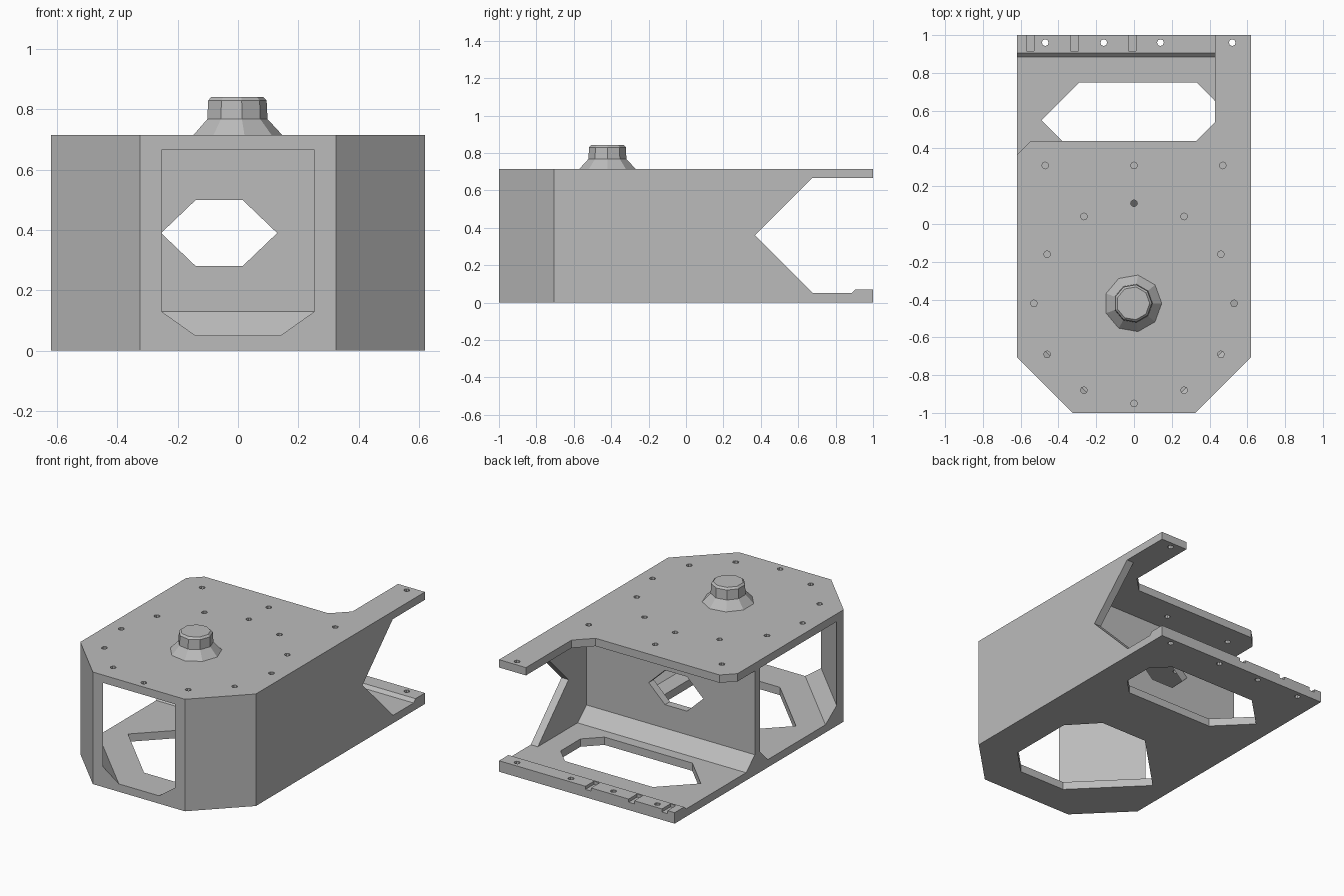
import bpy, bmesh
from math import cos, sin, pi

cube = bpy.data.objects.get("Cube")
if cube:
    bpy.data.objects.remove(cube, do_unlink=True)

grey = bpy.data.materials.new("plain grey")
grey.use_nodes = True
grey.diffuse_color = (0.5, 0.5, 0.5, 1)
grey.node_tree.nodes["Principled BSDF"].inputs["Base Color"].default_value = (0.5, 0.5, 0.5, 1)

W, FLOOR, DECK, TOP = 0.62, 0.05, 0.665, 0.715
WALL_TOP, FILLET = 0.57, 0.08


def finish(name, bm):
    bmesh.ops.recalc_face_normals(bm, faces=bm.faces)
    mesh = bpy.data.meshes.new(name)
    bm.to_mesh(mesh)
    bm.free()
    mesh.materials.append(grey)
    obj = bpy.data.objects.new(name, mesh)
    bpy.context.collection.objects.link(obj)
    return obj


def add_prism(bm, outline, lo, hi, axis="z"):
    """Extrude an outline along an axis: z uses (x,y), x uses (y,z), y uses (x,z)."""
    place = {"z": lambda a, b, h: (a, b, h),
             "x": lambda a, b, h: (h, a, b),
             "y": lambda a, b, h: (a, h, b)}[axis]
    ends = [[bm.verts.new(place(a, b, h)) for a, b in outline] for h in (lo, hi)]
    for ring in ends:
        bm.faces.new(ring)
    for i in range(len(outline)):
        j = (i + 1) % len(outline)
        bm.faces.new((ends[0][i], ends[0][j], ends[1][j], ends[1][i]))


def prism(name, outline, lo, hi, axis="z"):
    bm = bmesh.new()
    add_prism(bm, outline, lo, hi, axis)
    return finish(name, bm)


def circle(x, y, r, n=8):
    return [(x + r * cos(2 * pi * i / n), y + r * sin(2 * pi * i / n)) for i in range(n)]


def box(x0, x1, y0, y1):
    return [(x0, y0), (x1, y0), (x1, y1), (x0, y1)]


def cut(target, outlines, lo, hi, axis="z"):
    """Cut a set of separate prisms out of the target."""
    bm = bmesh.new()
    for outline in outlines:
        add_prism(bm, outline, lo, hi, axis)
    cutter = finish("cutter", bm)
    cutter.hide_render = True
    mod = target.modifiers.new("cut", "BOOLEAN")
    mod.operation, mod.solver, mod.object = "DIFFERENCE", "EXACT", cutter
    bpy.context.view_layer.objects.active = target
    bpy.ops.object.modifier_apply(modifier=mod.name)
    bpy.data.objects.remove(cutter, do_unlink=True)


def fillet(name, a, b, a_in, b_in):
    """Sloped strip between the floor and a wall foot running from a to b."""
    bm = bmesh.new()
    for wall, inner in ((a, a_in), (b, b_in)):
        bm.verts.new((*wall, FLOOR))
        bm.verts.new((*wall, FLOOR + FILLET))
        bm.verts.new((*inner, FLOOR))
    bmesh.ops.convex_hull(bm, input=bm.verts)
    return finish(name, bm)


# Floor plate: side profile with raised rear lip, clipped front corners
profile = [(-1, 0), (1, 0), (1, 0.07), (0.905, 0.07), (0.885, FLOOR), (-1, FLOOR)]
floor = prism("floor_plate", profile, -W, W, "x")
for s in (-1, 1):
    cut(floor, [[(s * 0.325, -1), (s * 0.725, -0.6), (s * 0.9, -1.2), (s * 0.125, -1.2)]], -0.1, 0.2)
front_window = [(0.38, -0.63), (0.38, -0.2), (0.22, -0.03), (-0.11, -0.03),
                (-0.49, -0.41), (-0.11, -0.79), (0.22, -0.79)]
rear_window = [(-0.49, 0.55), (-0.29, 0.75), (0.33, 0.75), (0.43, 0.65),
               (0.43, 0.45), (0.33, 0.35), (-0.29, 0.35)]
lip_holes = [circle(x, 0.96, 0.018) for x in (-0.47, -0.16, 0.14, 0.52)]
cut(floor, [front_window, rear_window] + lip_holes, -0.1, 0.2)
cut(floor, [box(x - 0.02, x + 0.02, 0.915, 1.1) for x in (-0.55, -0.315, -0.01)], FLOOR, 0.2)

# Top plate with one long rear arm and small screw holes
deck = prism("top_plate", [(-0.325, -1), (0.325, -1), (W, -0.705), (W, 1), (0.43, 1), (0.43, 0.54),
                           (0.33, 0.44), (-0.545, 0.44), (-W, 0.365), (-W, -0.705)], DECK, TOP)
paired = [(0.47, 0.31), (0.265, 0.04), (0.46, -0.16), (0.53, -0.42), (0.46, -0.69), (0.265, -0.88)]
screws = [(s * x, y) for x, y in paired for s in (-1, 1)]
screws += [(0, 0.31), (0, 0.11), (0, -0.95), (0.52, 0.96)]
cut(deck, [circle(x, y, 0.018) for x, y in screws], 0.6, 0.8)

# Left side wall with a V notch at the rear
prism("left_wall", [(-0.69, FLOOR), (0.68, FLOOR), (0.37, 0.36), (0.675, DECK), (-0.69, DECK)],
      WALL_TOP, W, "x")

# Angled front corner walls
prism("front_left_wall", [(0.325, -1), (W, -0.705), (W, -0.684), (WALL_TOP, -0.684), (0.254, -1)],
      FLOOR, DECK)
prism("front_right_wall", [(-0.325, -1), (-W, -0.705), (-W, -0.634), (-0.254, -1)], FLOOR, DECK)

# Cross wall with a six-sided opening
bulkhead = prism("cross_wall", box(-W, WALL_TOP, 0.14, 0.19), FLOOR, DECK)
cut(bulkhead, [[(-0.255, 0.39), (-0.14, 0.28), (0.015, 0.28), (0.13, 0.39), (0.015, 0.5), (-0.14, 0.5)]],
    0, 0.4, "y")

# Sloped strips along the wall feet
fillet("front_left_strip", (0.254, -1), (0.57, -0.684), (0.141, -1), (0.49, -0.651))
fillet("front_right_strip", (-0.254, -1), (-W, -0.634), (-0.141, -1), (-W, -0.521))
fillet("left_strip", (0.57, -0.684), (0.57, 0.14), (0.49, -0.651), (0.49, 0.06))
fillet("cross_front_strip", (-W, 0.14), (0.57, 0.14), (-W, 0.06), (0.49, 0.06))
fillet("cross_rear_strip", (-W, 0.19), (0.57, 0.19), (-W, 0.28), (0.57, 0.28))

# Knob on top: flared collar and capped stud
bm = bmesh.new()
rings = []
for r, z in ((0.152, TOP), (0.103, 0.768), (0.1, 0.83), (0.088, 0.842)):
    rings.append([bm.verts.new((x, y, z)) for x, y in circle(-0.005, -0.42, r, 9)])
for low, high in zip(rings, rings[1:]):
    for i in range(9):
        j = (i + 1) % 9
        bm.faces.new((low[i], low[j], high[j], high[i]))
bm.faces.new(rings[0])
bm.faces.new(rings[-1])
finish("top_knob", bm)
